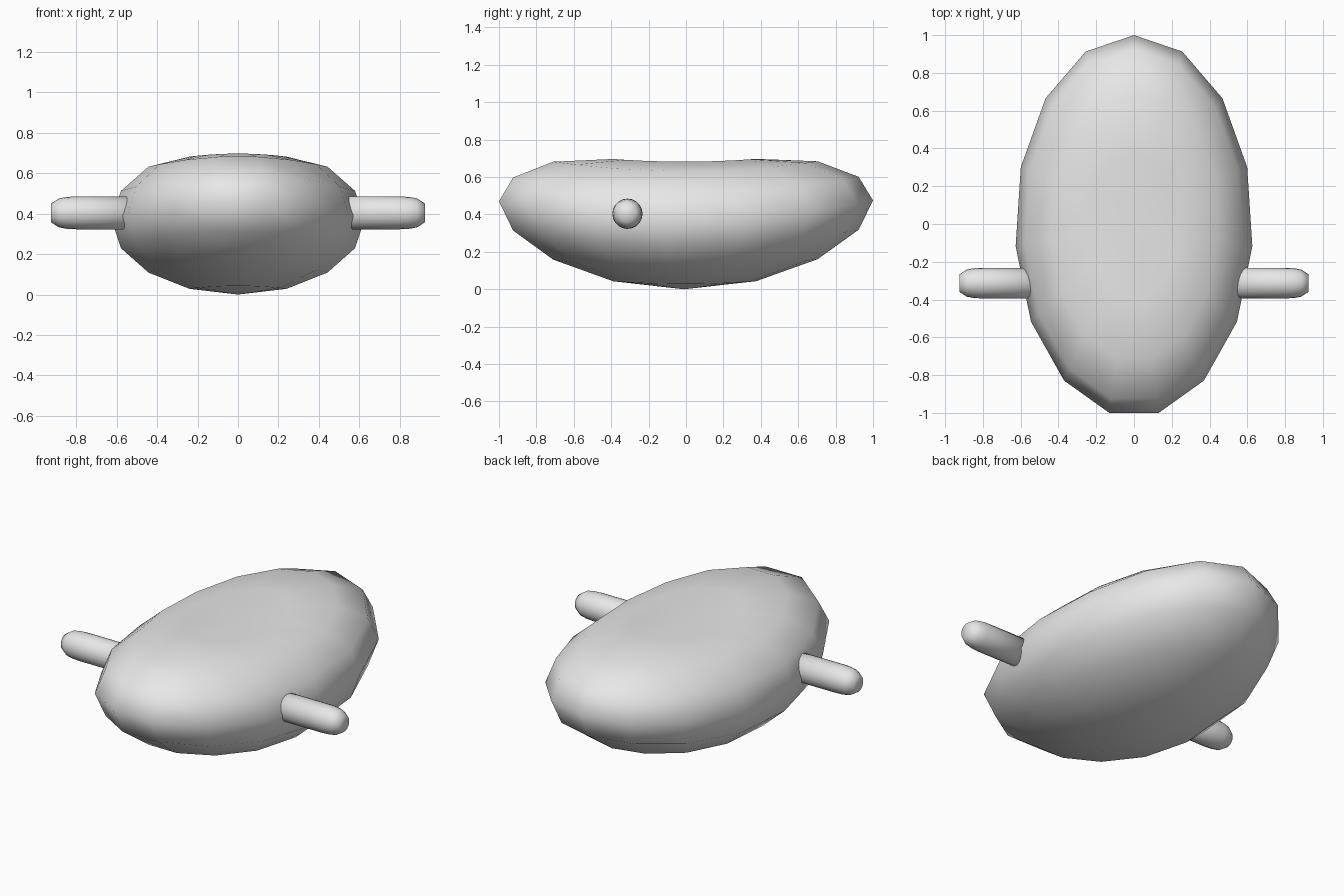
import bpy, bmesh, math

if "Cube" in bpy.data.objects:
    bpy.data.objects.remove(bpy.data.objects["Cube"])

grey = bpy.data.materials.new("plain grey")
grey.diffuse_color = (0.8, 0.8, 0.8, 1)
grey.use_nodes = True
grey.node_tree.nodes["Principled BSDF"].inputs["Base Color"].default_value = grey.diffuse_color


def finish(name, bm):
    bmesh.ops.recalc_face_normals(bm, faces=bm.faces)
    for f in bm.faces:
        f.smooth = True
    mesh = bpy.data.meshes.new(name)
    bm.to_mesh(mesh)
    bm.free()
    mesh.materials.append(grey)
    ob = bpy.data.objects.new(name, mesh)
    bpy.context.collection.objects.link(ob)
    return ob


def skin(bm, rings):
    # join rings of vertices; a ring of one vertex is a pole
    for a, b in zip(rings, rings[1:]):
        n = max(len(a), len(b))
        for i in range(n):
            j = (i + 1) % n
            if len(a) == 1:
                bm.faces.new((a[0], b[i], b[j]))
            elif len(b) == 1:
                bm.faces.new((a[i], a[j], b[0]))
            else:
                bm.faces.new((a[i], a[j], b[j], b[i]))


# Body: 15-sided ellipsoid, ends bent upward, top gently dished
bm = bmesh.new()
SIDES, RINGS, LX, LY, H, BEND = 15, 8, 0.63, 1.011, 0.37, 0.105
dish = {RINGS: 0.07, RINGS - 1: 0.03}
rings = []
for r in range(RINGS + 1):
    t = math.pi * r / RINGS
    count = 1 if r in (0, RINGS) else SIDES
    ring = []
    for s in range(count):
        a = math.tau * s / SIDES
        x = LX * math.sin(t) * math.sin(a)
        v = math.sin(t) * math.cos(a)
        z = H - H * math.cos(t) + BEND * v * v - dish.get(r, 0)
        ring.append(bm.verts.new((x, LY * v - 0.011, z)))
    rings.append(ring)
skin(bm, rings)
finish("body", bm)

# Side pegs: round rods with rounded tips
profile = [(0.45, 0.0), (0.45, 0.081), (0.80, 0.081), (0.845, 0.079),
           (0.885, 0.072), (0.925, 0.046), (0.925, 0.0)]
for side, name in ((-1, "left_peg"), (1, "right_peg")):
    bm = bmesh.new()
    rings = []
    for x, rad in profile:
        n = 20 if rad else 1
        rings.append([bm.verts.new((side * x,
                                    -0.313 + rad * math.cos(math.tau * i / 20),
                                    0.404 + rad * math.sin(math.tau * i / 20)))
                      for i in range(n)])
    skin(bm, rings)
    finish(name, bm)
